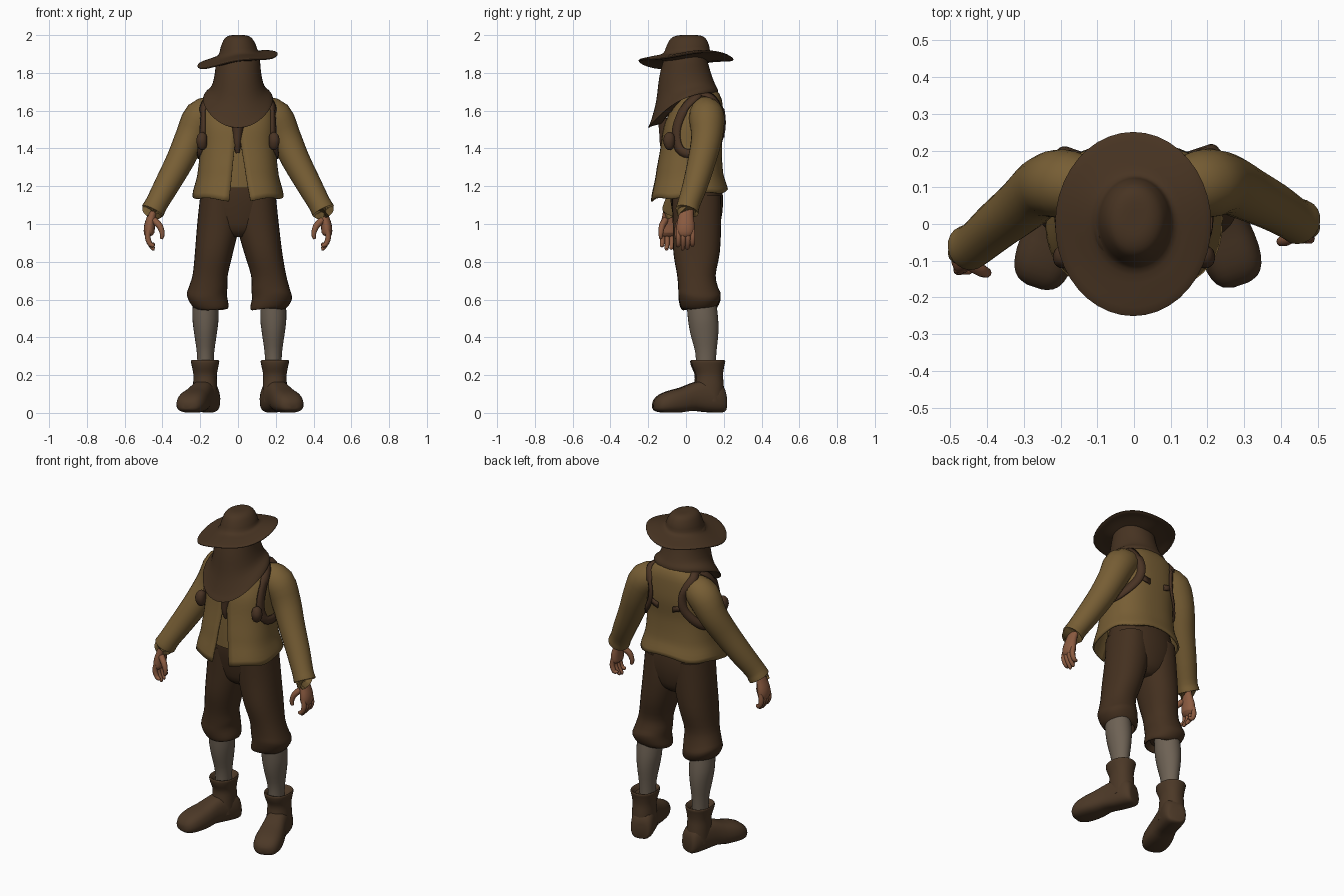
import bpy, bmesh, math
from mathutils import Vector

if "Cube" in bpy.data.objects:
    bpy.data.objects.remove(bpy.data.objects["Cube"])

def mat(name, rgb):
    m = bpy.data.materials.new(name)
    m.diffuse_color = (*rgb, 1)
    m.use_nodes = True
    m.node_tree.nodes["Principled BSDF"].inputs["Base Color"].default_value = m.diffuse_color
    return m

HAT = mat("hat brown", (0.064, 0.034, 0.016))
PANTS = mat("trouser brown", (0.058, 0.030, 0.014))
BOOT = mat("boot brown", (0.072, 0.040, 0.020))
TAN = mat("jacket tan", (0.185, 0.112, 0.035))
SKIN = mat("skin", (0.26, 0.105, 0.052))
SOCK = mat("sock grey", (0.155, 0.122, 0.090))
STRAP = mat("strap brown", (0.066, 0.033, 0.017))

def catmull(a, b, c, d, t):
    return 0.5 * (2*b + (c - a)*t + (2*a - 5*b + 4*c - d)*t*t + (3*b - a - 3*c + d)*t**3)

def smooth_keys(keys, sub):
    """Resample a list of equal-length tuples along a smooth curve."""
    out, m = [], len(keys) - 1
    for i in range(m):
        k = [keys[max(0, min(m, j))] for j in (i-1, i, i+1, i+2)]
        for s in range(sub):
            out.append(tuple(catmull(*v, s / sub) for v in zip(*k)))
    return out + [tuple(keys[-1])]

def skin(name, rings, material, closed=True, caps=True, thick=0, angle=50):
    """Join rings of points into one smooth surface."""
    bm = bmesh.new()
    rows = [[bm.verts.new(p) for p in r] for r in rings]
    n = len(rows[0])
    for a, b in zip(rows, rows[1:]):
        for i in range(n if closed else n - 1):
            j = (i + 1) % n
            bm.faces.new((a[i], a[j], b[j], b[i]))
    if closed and caps:
        bm.faces.new(rows[0][::-1])
        bm.faces.new(rows[-1])
    bmesh.ops.recalc_face_normals(bm, faces=bm.faces)
    me = bpy.data.meshes.new(name)
    bm.to_mesh(me)
    bm.free()
    me.materials.append(material)
    ob = bpy.data.objects.new(name, me)
    bpy.context.collection.objects.link(ob)
    if thick:
        mod = ob.modifiers.new("thickness", 'SOLIDIFY')
        mod.thickness, mod.offset = thick, 0
    bpy.ops.object.select_all(action='DESELECT')
    ob.select_set(True)
    bpy.context.view_layer.objects.active = ob
    bpy.ops.object.shade_smooth_by_angle(angle=math.radians(angle))
    return ob

def oval(a, p=2.0):
    s, c = math.sin(a), math.cos(a)
    return (math.copysign(abs(s)**(2/p), s), -math.copysign(abs(c)**(2/p), c))

def angles(n):
    return [2 * math.pi * i / n for i in range(n)]

def loft(name, keys, material, sub=3, n=28, p=2.2, drop=None):
    """Keys are z, centre x, centre y, radius x, radius y, extra."""
    rings = []
    for k in smooth_keys(keys, sub):
        z, cx, cy, rx, ry = k[:5]
        ring = []
        for a in angles(n):
            u, v = oval(a, p)
            x, y = cx + rx*u, cy + ry*v
            ring.append((x, y, z + (drop(k, a, x, y) if drop else 0)))
        rings.append(ring)
    return skin(name, rings, material)

def tube(name, pts, material, sub=3, n=16, flat=1.0):
    """Keys are x, y, z, radius along a path; flat scales the thickness."""
    pts = smooth_keys(pts, sub)
    rings = []
    for i, q in enumerate(pts):
        t = Vector(pts[min(i+1, len(pts)-1)][:3]) - Vector(pts[max(i-1, 0)][:3])
        u = t.cross(Vector((0, 1, 0))).normalized()
        v = u.cross(t).normalized()
        rings.append([Vector(q[:3]) + q[3]*(flat*math.cos(a)*u + math.sin(a)*v) for a in angles(n)])
    return skin(name, rings, material)

# Hat: sagging tilted brim and rounded crown
loft("hat", [(1.860, 0, 0, .10, .11, 1), (1.866, 0, 0, .16, .19, 1), (1.864, -.002, 0, .207, .244, 1),
             (1.874, -.002, 0, .207, .244, 1), (1.888, 0, 0, .155, .18, 1), (1.903, .002, .005, .108, .128, .7),
             (1.945, .002, .01, .092, .112, .3), (1.982, .002, .012, .073, .092, 0),
             (1.998, .002, .015, .045, .06, 0), (2.0, .002, .015, .01, .015, 0)], HAT, n=40, p=2,
     drop=lambda k, a, x, y: k[5] * (.15*x + .055*y + .05*k[3]*math.cos(3*a)))

# Hood: hangs from the hat with a pointed hem at the front
loft("hood", [(1.68, 0, 0, .13, .13, 1), (1.668, 0, -.015, .17, .165, 1), (1.66, 0, -.016, .186, .184, 1),
              (1.685, 0, -.008, .175, .176, .9), (1.725, 0, -.002, .142, .156, .5),
              (1.79, 0, -.004, .124, .138, .1), (1.87, 0, -.004, .115, .115, 0), (1.90, 0, 0, .10, .10, 0)],
     HAT, n=36, p=2.1, drop=lambda k, a, x, y: -k[5]*(.09*math.cos(a) + .06*math.cos(a)**2))

# Jacket body: an open front shell
JACKET = [(1.15, 0, .017, .237, .200), (1.25, 0, .017, .212, .176), (1.40, 0, .027, .196, .158),
          (1.52, 0, .042, .196, .153), (1.62, 0, .060, .185, .130), (1.675, 0, .075, .150, .105), (1.71, 0, .075, .085, .08)]

def jacket_point(a, z, grow=0.0):
    i = max(j for j in range(len(JACKET) - 1) if JACKET[j][0] <= z or j == 0)
    m = len(JACKET) - 1
    k = [JACKET[max(0, min(m, j))] for j in (i-1, i, i+1, i+2)]
    t = (z - k[1][0]) / (k[2][0] - k[1][0])
    _, cx, cy, rx, ry = (catmull(*v, t) for v in zip(*k))
    u, v = oval(a, 2.5)
    return Vector((cx + (rx+grow)*u, cy + (ry+grow)*v, z))

rings = []
for i in range(23):
    z = 1.15 + .56 * i / 22
    gap = max(0, (1.5 - z) / .35)
    right, left = .004 + .20*gap**1.1, .004 + .13*gap**.8
    ring = []
    for j in range(49):
        a = right + (2*math.pi - right - left) * j / 48
        q = jacket_point(a, z)
        q.z -= (.025*math.cos(a) + .008*math.cos(5*a)) * max(0, 1 - i/6)
        ring.append(q)
    rings.append(ring)
skin("jacket", rings, TAN, closed=False, thick=.01)

# Shirt and neck cloth seen in the jacket opening
loft("shirt", [(1.19, 0, .03, .175, .145), (1.3, 0, .03, .175, .14), (1.45, 0, .04, .17, .135),
               (1.6, 0, .06, .15, .105)], TAN)
tube("neck_cloth", [(0, -.10, 1.56, .05), (-.002, -.108, 1.48, .034), (-.004, -.112, 1.42, .026),
                    (-.002, -.112, 1.375, .012)], STRAP, flat=.8)

# Hips
loft("hips", [(.93, 0, .06, .06, .07), (.97, 0, .06, .14, .11), (1.06, 0, .06, .196, .132),
              (1.15, 0, .055, .198, .14), (1.22, 0, .05, .185, .135)], PANTS)

for s, side in ((-1, "left"), (1, "right")):
    r = s > 0
    o = .015 if r else 0

    # Trouser leg gathered below the knee
    loft(side + "_trouser_leg",
         [(.58, s*(.14+o), .075, .06, .07), (.548, s*(.137+o), .062, .078, .078), (.565, s*(.148+o), .068, .098, .098),
          (.615, s*(.165+o), .072, .106, .112), (.66, s*(.158+o), .064, .102, .105), (.73, s*(.147+o), .055, .093, .102),
          (.85, s*(.127+o*.4), .056, .101, .123), (1.0, s*.105, .058, .111, .128), (1.15, s*.1, .055, .1, .13)],
         PANTS, drop=lambda k, a, x, y: .012*math.sin(2*a + s)*max(0, 1 - abs(k[0]-.62)/.12))

    # Sock
    lx = s * (.172 + o)
    loft(side + "_sock", [(.22, lx, .105, .042, .05), (.32, lx, .105, .046, .056), (.42, lx, .097, .060, .074),
                          (.50, lx, .09, .069, .08), (.60, lx, .08, .066, .078)], SOCK, p=2)

    # Boot shaft with a flared collar
    by = .115 + (.006 if r else 0)
    bx = s * (.174 + (.021 if r else 0))
    loft(side + "_boot_shaft", [(.06, bx, by, .064, .08), (.14, bx, by+.003, .064, .076), (.20, bx, by+.003, .062, .072),
                                (.245, bx, by-.003, .070, .084), (.272, bx, by-.003, .075, .090),
                                (.278, bx, by-.003, .068, .082), (.255, bx, by-.003, .05, .06)], BOOT)

    # Boot foot: sections run from heel to toe, turned outward
    fwd, lat = Vector((s*.32, -.947, 0)), Vector((.947, s*.32, 0))
    foot = [(-.088, .042, .02, .10), (-.078, .058, .01, .14), (-.04, .067, .008, .175), (.03, .066, .012, .18),
            (.09, .068, .018, .165), (.15, .076, .010, .142), (.215, .080, .008, .125), (.265, .071, .01, .105),
            (.293, .05, .018, .08), (.303, .02, .03, .06)]
    rings = []
    for d, w, lo, hi in smooth_keys(foot, 2):
        c = Vector((bx, by, 0)) + fwd*d
        ring = []
        for a in angles(24):
            u, v = oval(a, 2.9)
            ring.append(c + lat*w*u*(1 - .12*max(0, v)) + Vector((0, 0, (lo+hi)/2 + v*(hi-lo)/2 - .007)))
        rings.append(ring)
    skin(side + "_boot_foot", rings, BOOT)

    # Sleeve with a loose cuff
    back = .0 if r else -.07
    arm = [(.12, .10, 1.60, .078, 0), (.195, .11, 1.565, .094, 0), (.25, .11, 1.46, .083, .15),
           (.305, .085, 1.34, .075, .5), (.375, .05, 1.21, .067, .8), (.43, .016, 1.11, .060, 1),
           (.452, .005, 1.068, .062, 1), (.450, .004, 1.072, .046, 1)]
    tube(side + "_sleeve", [(s*x, y + back*f, z, w) for x, y, z, w, f in arm], TAN, n=20)

    # Hand, four curled fingers and a thumb
    hy = 0 if r else -.085
    tube(side + "_palm", [(s*.44, hy+.005, 1.09, .038), (s*.455, hy, 1.045, .040), (s*.468, hy-.002, .99, .048),
                          (s*.47, hy-.004, .95, .046), (s*.465, hy-.004, .935, .03)], SKIN, flat=.6)
    for i in range(4):
        y, low = hy - .040 + .025*i, (.885, .868, .872, .892)[i]
        tube(f"{side}_finger_{i+1}", [(s*.472, y, .97, .013), (s*.478, y, .93, .0145), (s*.466, y, .895, .013),
                                      (s*.448, y-.003, low, .010), (s*.443, y-.003, low-.004, .004)], SKIN, n=10)
    tube(side + "_thumb", [(s*.445, hy-.025, 1.02, .018), (s*.415, hy-.042, .99, .017), (s*.401, hy-.048, .95, .013),
                           (s*.404, hy-.048, .925, .009), (s*.405, hy-.048, .92, .003)], SKIN, n=10)

    # Harness strap looping around the shoulder, laid on the jacket
    path = [(88, 1.69), (70, 1.63), (63, 1.55), (64, 1.46), (78, 1.385), (105, 1.37), (130, 1.41),
            (150, 1.48), (153, 1.56), (140, 1.63), (110, 1.68), (88, 1.69)]
    pts = [(jacket_point(s*math.radians(a), z, .010)) for a, z in smooth_keys(path, 4)]
    strip = []
    for i, q in enumerate(pts):
        t = (pts[min(i+1, len(pts)-1)] - pts[max(i-1, 0)]).normalized()
        out = Vector((q.x, q.y - .05, .25 if q.z > 1.6 else 0)).normalized()
        w = out.cross(t).normalized() * .023
        strip.append((q - w, q + out*.003, q + w))
    skin(side + "_strap", strip, STRAP, closed=False, thick=.012)

    # Strap tail pointing to the middle of the back
    tail = [jacket_point(s*math.radians(a), z, .010) for a, z in ((150, 1.50), (160, 1.485), (170, 1.475))]
    skin(side + "_strap_tail", [(q + Vector((0, 0, .016)), q - Vector((0, 0, .016))) for q in tail],
         STRAP, closed=False, thick=.01)

    # Pouch on the chest strap
    loft(side + "_pouch", [(1.392, s*.19, -.088, .006, .008), (1.405, s*.19, -.088, .022, .022),
                           (1.44, s*.192, -.09, .029, .031), (1.472, s*.19, -.088, .023, .024),
                           (1.486, s*.19, -.088, .006, .008)], STRAP, n=18)
